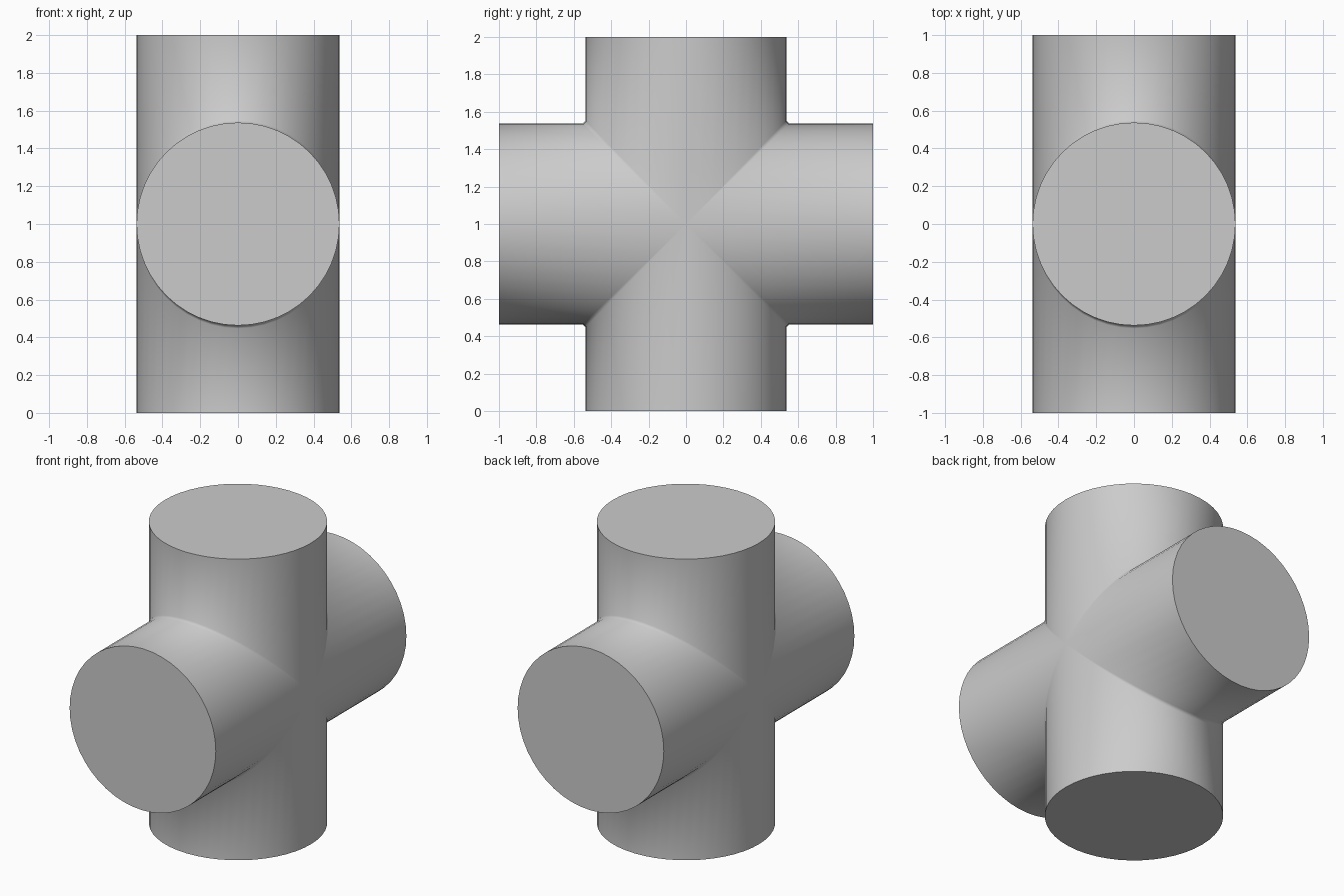
import bpy
import bmesh
from math import sin, cos, pi, radians
from mathutils import Matrix

RADIUS, REACH, FILLET, SIDES = 0.537, 1.0, 0.016, 48

if "Cube" in bpy.data.objects:
    bpy.data.objects.remove(bpy.data.objects["Cube"], do_unlink=True)

grey = bpy.data.materials.new("plain_grey")
grey.use_nodes = True
colour = (0.6, 0.6, 0.6, 1)
grey.diffuse_color = colour
grey.node_tree.nodes["Principled BSDF"].inputs["Base Color"].default_value = colour

bm = bmesh.new()


def ring(turn, height):
    """Circle of vertices around an arm, with height given by the cosine of the angle."""
    verts = []
    for i in range(SIDES):
        a = 2 * pi * i / SIDES
        point = (RADIUS * sin(a), RADIUS * cos(a), height(cos(a)))
        verts.append(bm.verts.new(turn @ Matrix.Translation(point).translation))
    return verts


# Four arms, each mitred where it meets its neighbours
seams = []
for k in range(4):
    turn = Matrix.Rotation(k * pi / 2, 3, 'X')
    end = ring(turn, lambda c: REACH)
    seam = ring(turn, lambda c: (RADIUS + FILLET) * abs(c))
    for i in range(SIDES):
        j = (i + 1) % SIDES
        bm.faces.new((end[i], end[j], seam[j], seam[i]))
    bm.faces.new(end)
    seams.append(seam)

# Narrow chamfer joining each pair of neighbouring arms
half = SIDES // 2
quarter = SIDES // 4
for k in range(4):
    here, after = seams[k], seams[(k + 1) % 4]
    for s in range(quarter, quarter + half):
        i, j = s, s + 1
        # The next arm meets this one on its opposite side
        m, n = (half - i) % SIDES, (half - j) % SIDES
        bm.faces.new((here[i], here[j], after[n], after[m]))

bmesh.ops.remove_doubles(bm, verts=bm.verts, dist=0.0005)
bmesh.ops.recalc_face_normals(bm, faces=bm.faces)

mesh = bpy.data.meshes.new("crossed_cylinders")
bm.to_mesh(mesh)
bm.free()
mesh.materials.append(grey)
body = bpy.data.objects.new("crossed_cylinders", mesh)
body.location.z = REACH
bpy.context.collection.objects.link(body)

# Smooth barrels with crisp end caps
bpy.ops.object.select_all(action='DESELECT')
body.select_set(True)
bpy.context.view_layer.objects.active = body
bpy.ops.object.shade_smooth_by_angle(angle=radians(50))
